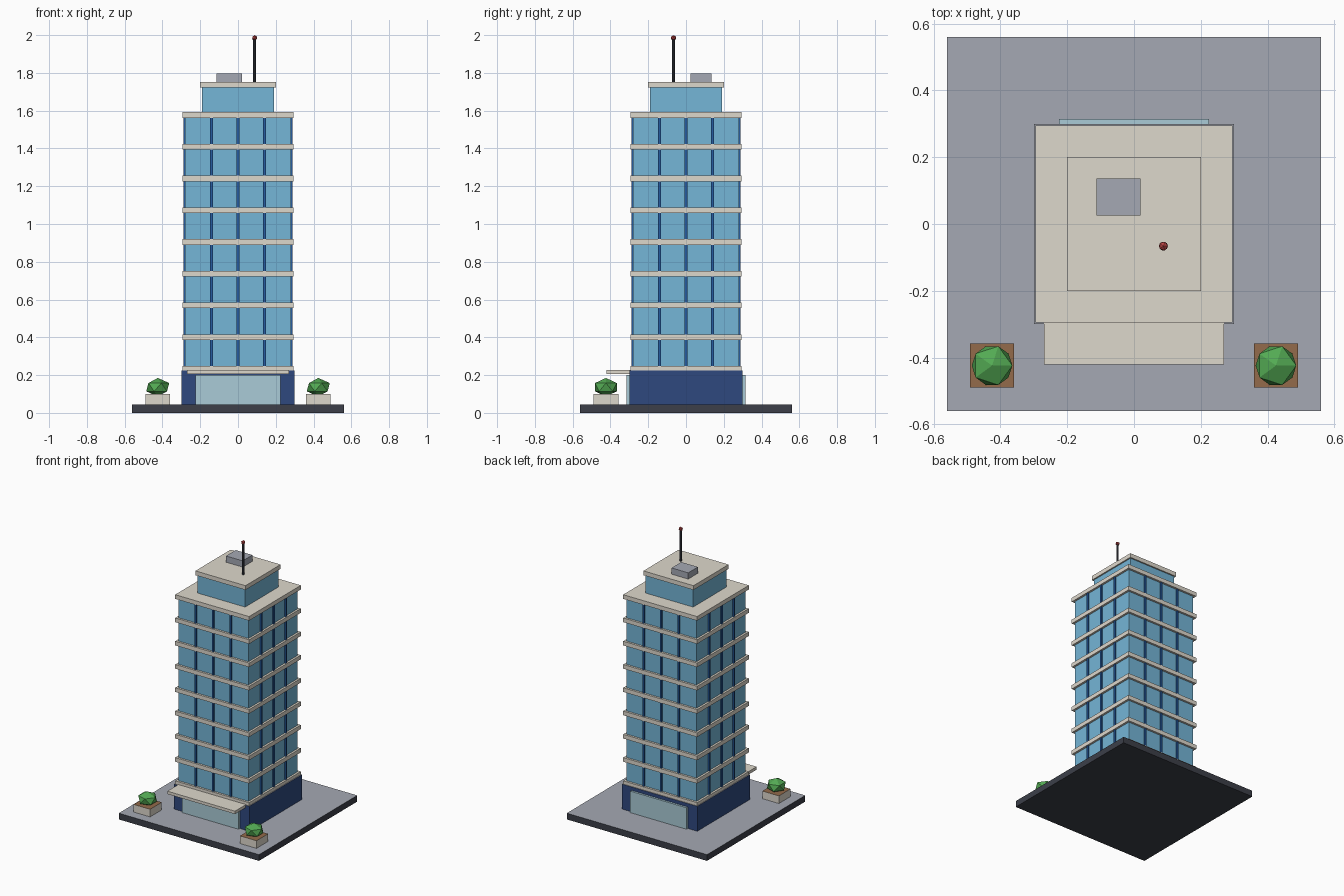
import bpy, bmesh
from mathutils import Matrix

if "Cube" in bpy.data.objects:
    bpy.data.objects.remove(bpy.data.objects["Cube"])


def mat(name, rgb):
    m = bpy.data.materials.new(name)
    # screen colour to linear
    m.diffuse_color = [(c / 255) ** 2.2 for c in rgb] + [1]
    m.use_nodes = True
    m.node_tree.nodes["Principled BSDF"].inputs["Base Color"].default_value = m.diffuse_color
    return m


CREAM = mat("cream", (221, 215, 203))
GLASS = mat("glass", (116, 180, 214))
DOOR = mat("entrance_glass", (168, 202, 214))
NAVY = mat("navy", (50, 74, 126))
FIN = mat("fin_blue", (42, 92, 160))
PAVING = mat("paving", (163, 167, 178))
DARK = mat("dark", (62, 65, 74))
UNIT = mat("unit_grey", (163, 167, 178))
SOIL = mat("soil", (146, 106, 76))
LEAF = mat("leaf", (84, 168, 84))
RED = mat("red", (190, 72, 72))


def finish(name, bm, mats):
    me = bpy.data.meshes.new(name)
    bm.to_mesh(me)
    bm.free()
    for m in mats:
        me.materials.append(m)
    ob = bpy.data.objects.new(name, me)
    bpy.context.collection.objects.link(ob)
    return ob


def add_box(bm, lo, hi):
    size = [b - a for a, b in zip(lo, hi)]
    mid = [(a + b) / 2 for a, b in zip(lo, hi)]
    return bmesh.ops.create_cube(
        bm, size=1, matrix=Matrix.Translation(mid) @ Matrix.Diagonal((*size, 1)))


def box(name, x, y, z, m, top=None):
    bm = bmesh.new()
    add_box(bm, (x[0], y[0], z[0]), (x[1], y[1], z[1]))
    if top:
        bm.normal_update()
        for f in bm.faces:
            f.material_index = int(f.normal.z > 0.5)
    return finish(name, bm, [m, top] if top else [m])


def block(name, half, z, m, top=None):
    return box(name, (-half, half), (-half, half), z, m, top)


def ico(name, loc, r, squash, m):
    bm = bmesh.new()
    bmesh.ops.create_icosphere(
        bm, subdivisions=1, radius=r,
        matrix=Matrix.Translation(loc) @ Matrix.Diagonal((1, 1, squash, 1)))
    return finish(name, bm, [m])


# Plaza and ground floor
block("plaza", 0.56, (0, 0.045), DARK, PAVING)
block("ground_floor", 0.30, (0.045, 0.225), NAVY, PAVING)
box("front_entrance", (-0.225, 0.225), (-0.315, -0.29), (0.045, 0.20), DOOR)
box("back_entrance", (-0.225, 0.225), (0.29, 0.315), (0.045, 0.20), DOOR)
box("canopy", (-0.27, 0.27), (-0.42, -0.29), (0.207, 0.228), CREAM)

# Glass tower with floor slabs
block("tower_glass", 0.28, (0.22, 1.575), GLASS)
FLOOR = 0.168
for i in range(9):
    z = 0.218 + i * FLOOR
    block(f"floor_slab_{i}", 0.295, (z, z + 0.03), CREAM)

# Vertical fins, three on each side
bm = bmesh.new()
for p in (-0.14, 0, 0.14):
    for s in (-1, 1):
        a, b = sorted((s * 0.27, s * 0.289))
        add_box(bm, (p - 0.007, a, 0.225), (p + 0.007, b, 1.575))
        add_box(bm, (a, p - 0.007, 0.225), (b, p + 0.007, 1.575))
finish("window_fins", bm, [FIN])

# Penthouse and roof equipment
block("penthouse", 0.19, (1.585, 1.73), GLASS)
block("penthouse_roof", 0.20, (1.722, 1.753), CREAM)
box("roof_unit", (-0.113, 0.02), (0.025, 0.136), (1.75, 1.798), UNIT)
bm = bmesh.new()
bmesh.ops.create_cone(bm, cap_ends=True, segments=8, radius1=0.008, radius2=0.008,
                      depth=0.24, matrix=Matrix.Translation((0.088, -0.066, 1.865)))
finish("antenna", bm, [DARK])
ico("antenna_light", (0.088, -0.066, 1.985), 0.015, 1, RED)

# Planters with bushes
for side, s in (("left", -1), ("right", 1)):
    x = s * 0.425
    box(f"{side}_planter", (x - 0.066, x + 0.066), (-0.49, -0.358),
        (0.045, 0.10), CREAM, SOIL)
    ico(f"{side}_bush", (x, -0.424, 0.136), 0.068, 0.72, LEAF)
